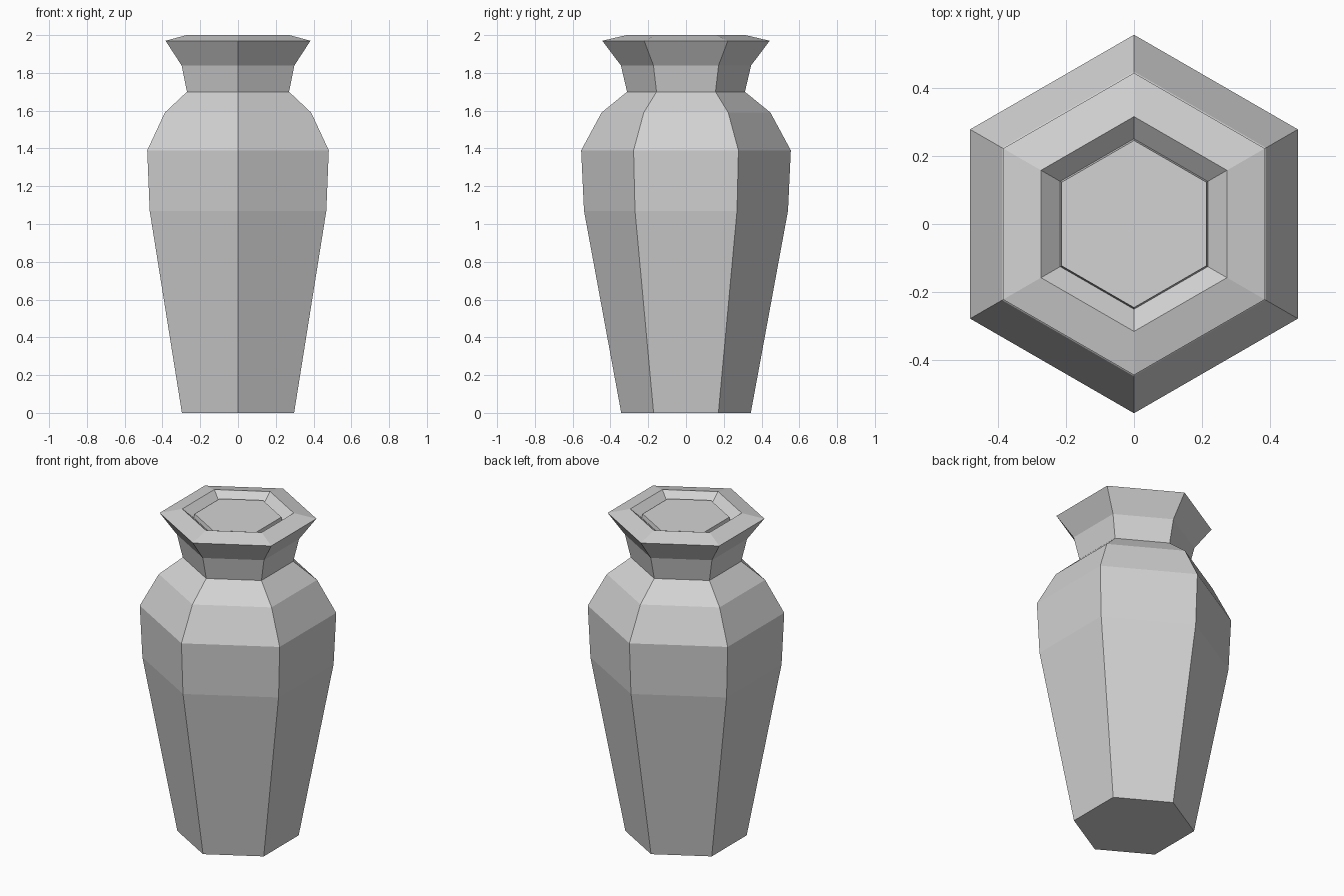
import bpy
import bmesh
from math import cos, sin, pi

cube = bpy.data.objects.get("Cube")
if cube:
    bpy.data.objects.remove(cube, do_unlink=True)

SIDES = 6

# One plain stone-grey material
grey = bpy.data.materials.new("pale_grey")
grey.use_nodes = True
colour = (0.65, 0.65, 0.65, 1)
grey.diffuse_color = colour
bsdf = next(n for n in grey.node_tree.nodes if n.type == 'BSDF_PRINCIPLED')
bsdf.inputs["Base Color"].default_value = colour


def turned_part(name, profile):
    """Closed six-sided solid through (radius, height) rings, corners on +y and -y."""
    bm = bmesh.new()
    rings = []
    for r, z in profile:
        angles = [pi / 2 + 2 * pi * i / SIDES for i in range(SIDES)]
        rings.append([bm.verts.new((r * cos(a), r * sin(a), z)) for a in angles])
    for low, high in zip(rings, rings[1:]):
        for i in range(SIDES):
            j = (i + 1) % SIDES
            bm.faces.new((low[i], low[j], high[j], high[i]))
    bm.faces.new(rings[0][::-1])
    bm.faces.new(rings[-1])
    bmesh.ops.recalc_face_normals(bm, faces=bm.faces)
    mesh = bpy.data.meshes.new(name)
    bm.to_mesh(mesh)
    bm.free()
    mesh.materials.append(grey)
    obj = bpy.data.objects.new(name, mesh)
    bpy.context.collection.objects.link(obj)
    return obj


# Tapered body, shoulder, neck, flared lip, sunken mouth and raised plug
turned_part("vase", [
    (0.343, 0.0),     # foot
    (0.54, 1.07),     # belly
    (0.555, 1.39),    # widest point
    (0.447, 1.59),    # shoulder
    (0.312, 1.70),    # base of neck
    (0.345, 1.84),    # top of neck
    (0.443, 1.97),    # lip edge
    (0.315, 2.0),     # inner rim
    (0.25, 1.947),    # bottom of mouth
    (0.245, 1.972),   # plug top
])
